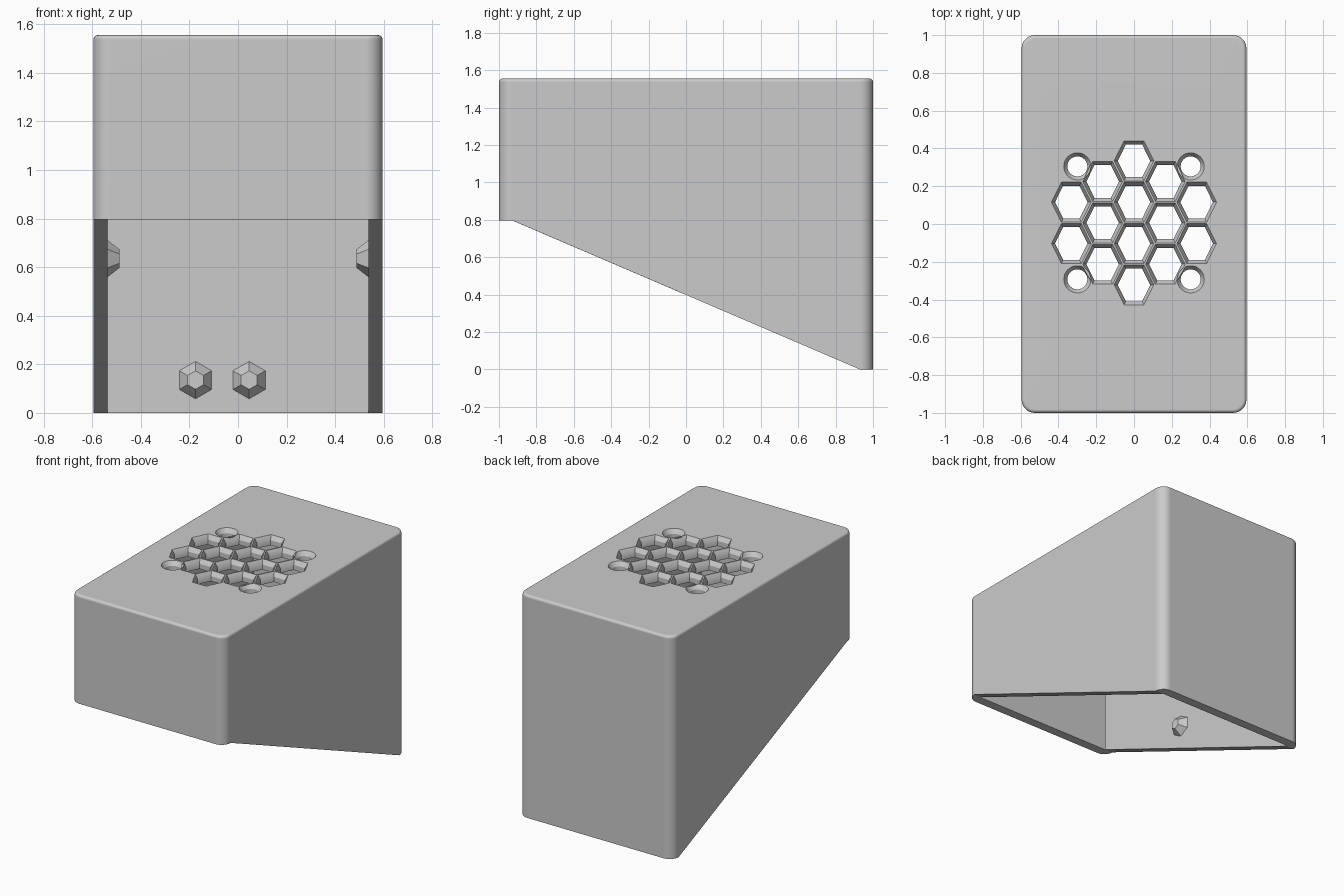
import bpy, bmesh, math
from mathutils import Matrix, Vector

if "Cube" in bpy.data.objects:
    bpy.data.objects.remove(bpy.data.objects["Cube"])

HALF_X, HALF_Y, TOP = 0.595, 1.0, 1.555
WALL_X, WALL_Y, ROOF = 0.057, 0.065, 0.065
CORNER, RIM, FRONT_DROP = 0.07, 0.018, 0.797

grey = bpy.data.materials.new("light_grey")
grey.use_nodes = True
grey.diffuse_color = (0.6, 0.6, 0.6, 1)
grey.node_tree.nodes["Principled BSDF"].inputs["Base Color"].default_value = (0.6, 0.6, 0.6, 1)


def make_object(name, bm):
    bmesh.ops.recalc_face_normals(bm, faces=bm.faces)
    mesh = bpy.data.meshes.new(name)
    bm.to_mesh(mesh)
    bm.free()
    mesh.materials.append(grey)
    obj = bpy.data.objects.new(name, mesh)
    bpy.context.collection.objects.link(obj)
    return obj


def rounded_rectangle(half_x, half_y, radius, steps=8):
    points = []
    for quarter, (sx, sy) in enumerate(((1, 1), (-1, 1), (-1, -1), (1, -1))):
        for i in range(steps + 1):
            a = (quarter + i / steps) * math.pi / 2
            points.append((sx * (half_x - radius) + radius * math.cos(a),
                           sy * (half_y - radius) + radius * math.sin(a)))
    return points


def underside(y):
    """Height of the sloping bottom edge, level at both ends."""
    span = HALF_Y - CORNER
    return FRONT_DROP * min(1, max(0, (span - y) / (2 * span)))


def add_ring(bm, points, height):
    return [bm.verts.new((x, y, height(y) if callable(height) else height)) for x, y in points]


def bridge(bm, loops):
    for a, b in zip(loops, loops[1:]):
        for i in range(len(a)):
            j = (i + 1) % len(a)
            bm.faces.new((a[i], a[j], b[j], b[i]))


def fill_around(bm, outline, holes):
    """Flat sheet inside the outline, left open at the holes."""
    edges = []
    for loop in [outline] + holes:
        for i in range(len(loop)):
            pair = (loop[i - 1], loop[i])
            edges.append(bm.edges.get(pair) or bm.edges.new(pair))
    bmesh.ops.triangle_fill(bm, edges=edges, use_beauty=True, normal=(0, 0, 1))


bm = bmesh.new()

# Shell: ceiling edge, inner wall, bottom lip, outer wall, rounded top rim
inner = rounded_rectangle(HALF_X - WALL_X, HALF_Y - WALL_Y, 0.004)
outer = rounded_rectangle(HALF_X, HALF_Y, CORNER)
shell = [add_ring(bm, inner, TOP - ROOF), add_ring(bm, inner, underside),
         add_ring(bm, outer, underside)]
for step in range(5):
    a = step / 4 * math.pi / 2
    inset = RIM * (1 - math.cos(a))
    shell.append(add_ring(bm, rounded_rectangle(HALF_X - inset, HALF_Y - inset, CORNER - inset),
                          TOP - RIM + RIM * math.sin(a)))
bridge(bm, shell)

# Honeycomb vent and screw holes, each with a chamfered mouth
mouths, exits = [], []


def add_hole(centre, sides, wide, narrow):
    def ring(size, z):
        return add_ring(bm, [(centre[0] + size[0] * math.cos(math.tau * i / sides),
                              centre[1] + size[1] * math.sin(math.tau * i / sides))
                             for i in range(sides)], z)
    rings = [ring(wide, TOP), ring(narrow, TOP - 0.03), ring(narrow, TOP - ROOF)]
    bridge(bm, rings)
    mouths.append(rings[0])
    exits.append(rings[-1])


for column in range(-2, 3):
    count = 4 - abs(column)
    for row in range(count):
        y = 0.006 + 0.219 * (row - (count - 1) / 2)
        add_hole((column * 0.166, y), 6, (0.105, 0.122), (0.086, 0.1))
for x in (-0.3, 0.3):
    for y in (-0.293, 0.305):
        add_hole((x, y), 32, (0.072, 0.072), (0.053, 0.053))

# Roof top and ceiling
fill_around(bm, shell[-1], mouths)
fill_around(bm, shell[0], exits)

housing = make_object("housing", bm)
bpy.ops.object.select_all(action="DESELECT")
housing.select_set(True)
bpy.context.view_layer.objects.active = housing
bpy.ops.object.shade_smooth_by_angle(angle=math.radians(30))
weighted = housing.modifiers.new("flat_panels", "WEIGHTED_NORMAL")
weighted.keep_sharp = True


# Six-sided pegs on the inner walls
def add_peg(name, base, direction):
    bm = bmesh.new()
    bmesh.ops.create_cone(bm, cap_ends=True, segments=6, radius1=0.077, radius2=0.038, depth=0.05)
    direction = Vector(direction)
    side = Vector((0, 0, 1)).cross(direction)
    # Local y becomes up, so a corner points upward
    turn = Matrix((side, (0, 0, 1), direction)).transposed().to_4x4()
    bm.transform(Matrix.Translation(Vector(base) + direction * 0.025) @ turn)
    make_object(name, bm)


back = HALF_Y - WALL_Y
add_peg("back_peg_right", (-0.175, back, 0.135), (0, -1, 0))
add_peg("back_peg_left", (0.046, back, 0.135), (0, -1, 0))
for name, s in (("side_peg_right", -1), ("side_peg_left", 1)):
    add_peg(name, (s * (HALF_X - WALL_X), -0.16, 0.635), (-s, 0, 0))
